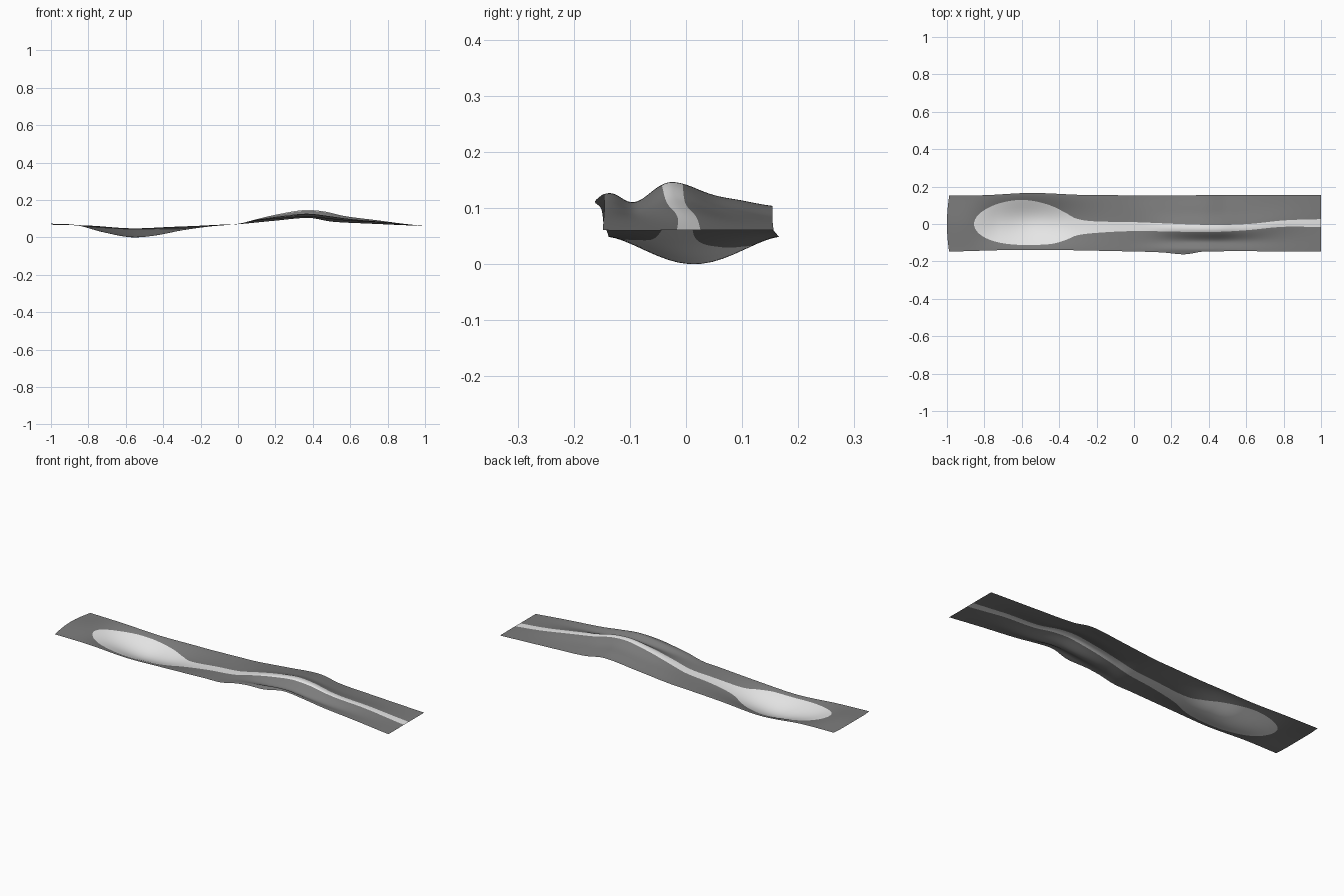
import bpy, bmesh, math

cube = bpy.data.objects.get("Cube")
if cube:
    bpy.data.objects.remove(cube, do_unlink=True)


def make_material(name, grey):
    mat = bpy.data.materials.new(name)
    mat.use_nodes = True
    mat.diffuse_color = (grey, grey, grey, 1)
    mat.node_tree.nodes["Principled BSDF"].inputs["Base Color"].default_value = (grey, grey, grey, 1)
    return mat


def curve(*pts):
    """Smooth curve through (x, value) points."""
    def slope(i):
        a, b = pts[max(i - 1, 0)], pts[min(i + 1, len(pts) - 1)]
        return (b[1] - a[1]) / (b[0] - a[0])

    def evaluate(x):
        x = min(max(x, pts[0][0]), pts[-1][0])
        i = 0
        while i < len(pts) - 2 and x > pts[i + 1][0]:
            i += 1
        (x0, v0), (x1, v1) = pts[i], pts[i + 1]
        h = x1 - x0
        t = (x - x0) / h
        s = t * t * (3 - 2 * t)
        return (v0 * (1 - s) + v1 * s + h * t * (1 - t) ** 2 * slope(i)
                - h * t * t * (1 - t) * slope(i + 1))
    return evaluate


def bell(value, centre, width):
    return math.exp(-0.5 * ((value - centre) / width) ** 2)


# Sheet outline seen from above
front_y = curve((-1, -.148), (-.57, -.138), (0, -.147), (.15, -.152), (.27, -.162), (.38, -.147), (1, -.148))
back_y = curve((-1, .153), (-.8, .154), (-.55, .166), (-.25, .155), (.5, .154), (1, .156))

# Heights along the two long edges and the middle
front_z = curve((-1, .067), (-.8, .062), (-.57, .048), (-.35, .055), (-.1, .067), (0, .071),
                (.1, .091), (.25, .107), (.38, .117), (.5, .108), (.6, .097), (.8, .08), (1, .06))
back_z = curve((-1, .067), (-.8, .063), (-.57, .048), (-.35, .056), (-.1, .066), (0, .07),
               (.2, .088), (.38, .102), (.5, .083), (.7, .073), (1, .06))
middle_z = curve((-1, .073), (-.87, .066), (-.72, .027), (-.57, 0), (-.44, .01), (-.3, .037),
                 (-.15, .058), (0, .072), (.1, .096), (.22, .124), (.35, .144), (.45, .138),
                 (.57, .112), (.75, .09), (.88, .073), (1, .06))

# Light inlay: oval bowl running into a narrow stem
TIP, BOWL = -.855, -.58
inlay_y = curve((-1, 0), (TIP, 0), (BOWL, .008), (-.32, -.016), (0, -.014), (.4, -.024),
                (.6, -.017), (.8, .002), (1, .005))
inlay_w = curve((-1, .12), (BOWL, .12), (-.45, .104), (-.37, .075), (-.31, .046), (-.22, .032),
                (0, .024), (.4, .019), (.7, .016), (1, .021))


def half_width(x):
    if x >= BOWL:
        return inlay_w(x)
    u = min((BOWL - x) / (BOWL - TIP), 1)
    return max(inlay_w(x) * math.sqrt(1 - u * u), .0005)


def height(x, y):
    f, b = front_y(x), back_y(x)
    t = (y - f) / (b - f)
    base = front_z(x) * (1 - t) + back_z(x) * t
    lift = middle_z(x) - (front_z(x) + back_z(x)) / 2
    # Wide hollow on the bowl side blends into a narrow ridge on the other
    wide = max(math.sin(math.pi * t), 0) ** 1.5
    ridge_y = inlay_y(x)
    narrow = bell(y, ridge_y, .035 if y < ridge_y else .05)
    mix = min(max((x + .05) / .2, 0), 1)
    z = base + lift * (wide * (1 - mix) + narrow * mix)
    # Secondary ripples beside the raised stem
    z += .012 * bell(x, .32, .14) * bell(y, -.132, .017)
    z -= .011 * bell(x, .45, .17) * bell(y, -.092, .022)
    z += .007 * bell(x, .36, .17) * bell(y, .09, .035)
    return z


# Stations are bunched at the rounded tip of the bowl
stations = [-1 + (TIP + 1) * i / 16 for i in range(16)]
stations += [TIP + (BOWL - TIP) * (i / 40) ** 2 for i in range(40)]
stations += [BOWL + (1 - BOWL) * i / 180 for i in range(181)]
SIDE, MID = 24, 12

bm = bmesh.new()
rows = []
for x in stations:
    lo, hi = inlay_y(x) - half_width(x), inlay_y(x) + half_width(x)
    f, b = front_y(x), back_y(x)
    ys = [f + (lo - f) * i / SIDE for i in range(SIDE)]
    ys += [lo + (hi - lo) * i / MID for i in range(MID)]
    ys += [hi + (b - hi) * i / SIDE for i in range(SIDE + 1)]
    # The bowl end of the sheet is slightly bowed
    bow = .012 * max(0, (-.9 - x) / .1)
    rows.append([bm.verts.new((x + bow * (y / .15) ** 2, y, height(x, y))) for y in ys])

for i in range(len(rows) - 1):
    for j in range(len(rows[0]) - 1):
        face = bm.faces.new((rows[i][j], rows[i + 1][j], rows[i + 1][j + 1], rows[i][j + 1]))
        face.smooth = True
        if stations[i] >= TIP - .0001 and SIDE <= j < SIDE + MID:
            face.material_index = 1

# Rest the lowest point on the ground
lowest = min(v.co.z for v in bm.verts)
bmesh.ops.translate(bm, verts=bm.verts, vec=(0, 0, -lowest))

mesh = bpy.data.meshes.new("rippled_sheet")
bm.to_mesh(mesh)
bm.free()
mesh.materials.append(make_material("dark grey", .2))
mesh.materials.append(make_material("light grey", .8))
sheet = bpy.data.objects.new("rippled_sheet", mesh)
bpy.context.collection.objects.link(sheet)
